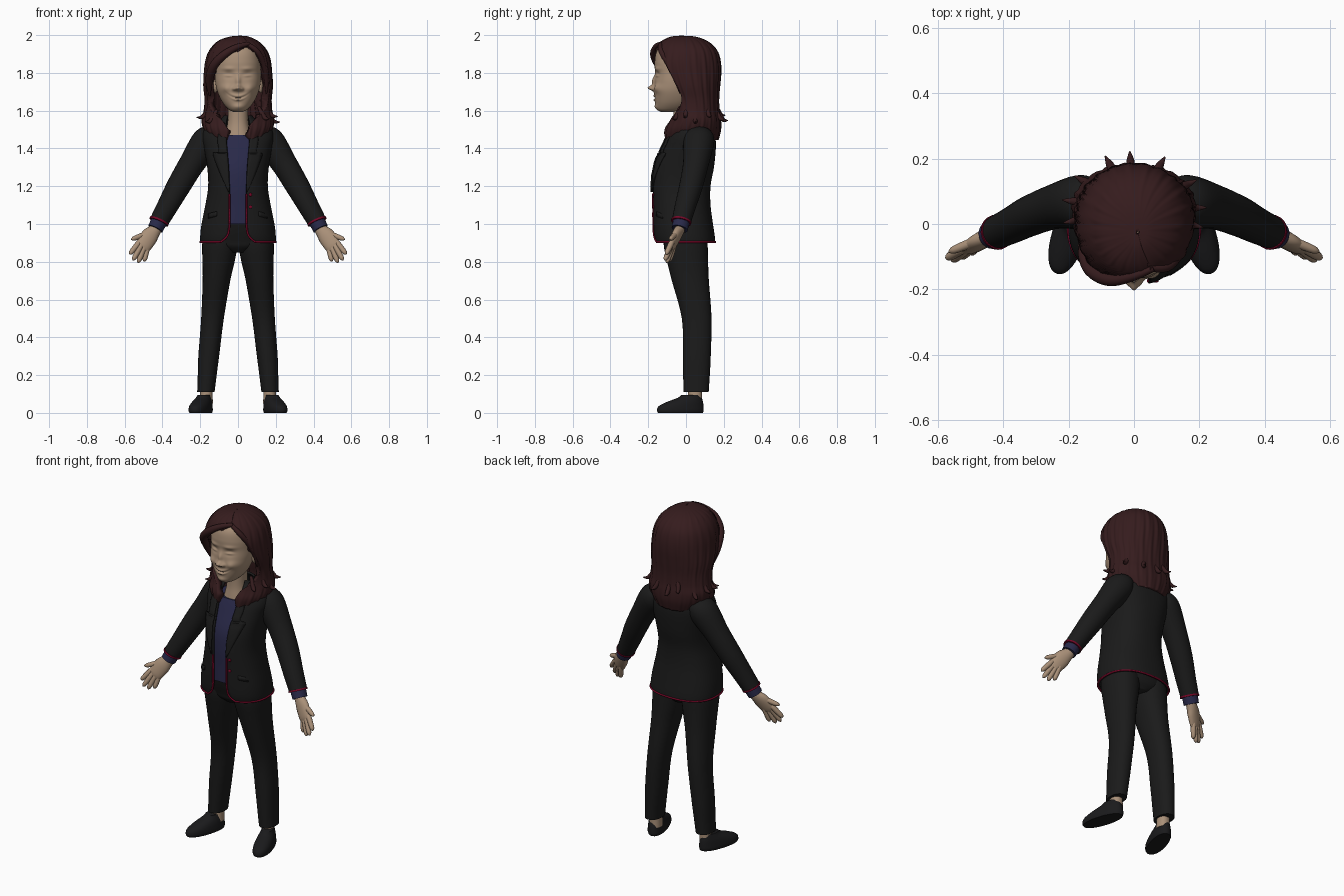
import bpy, bmesh, math
from mathutils import Vector

cube = bpy.data.objects.get("Cube")
if cube:
    bpy.data.objects.remove(cube)


def material(name, rgb):
    m = bpy.data.materials.new(name)
    m.use_nodes = True
    m.diffuse_color = (*rgb, 1)
    m.node_tree.nodes["Principled BSDF"].inputs["Base Color"].default_value = (*rgb, 1)
    return m


SKIN = material("skin", (.40, .28, .19))
HAIR = material("dark auburn hair", (.036, .0115, .0125))
SUIT = material("black suit", (.0105, .0105, .0105))
SHOE = material("black leather", (.0105, .0105, .0115))
NAVY = material("navy shirt", (.022, .022, .066))
RED = material("dark red trim", (.18, .002, .02))


def make(name, verts, faces, mat, recalc=True, thick=0, angle=50):
    me = bpy.data.meshes.new(name)
    me.from_pydata(verts, [], faces)
    if recalc:
        bm = bmesh.new()
        bm.from_mesh(me)
        bmesh.ops.recalc_face_normals(bm, faces=bm.faces)
        bm.to_mesh(me)
        bm.free()
    me.polygons.foreach_set("use_smooth", [True] * len(me.polygons))
    me.set_sharp_from_angle(angle=math.radians(angle))
    me.materials.append(mat)
    ob = bpy.data.objects.new(name, me)
    bpy.context.collection.objects.link(ob)
    if thick:
        mod = ob.modifiers.new("thickness", "SOLIDIFY")
        mod.thickness, mod.offset = thick, -1
    return ob


def skin_rings(name, rings, mat, closed=True, **kw):
    n, m = len(rings[0]), len(rings)
    span = n if closed else n - 1
    faces = [(r * n + i, r * n + (i + 1) % n, (r + 1) * n + (i + 1) % n, (r + 1) * n + i)
             for r in range(m - 1) for i in range(span)]
    if closed:
        faces += [tuple(range(n))[::-1], tuple(range((m - 1) * n, m * n))]
    return make(name, [v for ring in rings for v in ring], faces, mat, recalc=closed, **kw)


def spline(rows, steps=5):
    """Smooth interpolation through rows of numbers."""
    out, last = [], len(rows) - 1
    for i in range(last):
        a, b, c, d = (rows[max(0, min(last, i + k))] for k in (-1, 0, 1, 2))
        for s in range(steps):
            t = s / steps
            out.append([q + .5 * t * (r - p + t * (2 * p - 5 * q + 4 * r - w + t * (3 * (q - r) + w - p)))
                        for p, q, r, w in zip(a, b, c, d)])
    return out + [list(rows[-1])]


def power(v, e):
    return math.copysign(abs(v) ** e, v)


def outline(row, n, p, ripple=0):
    """Rounded section (z, centre x, half width, front y, back y[, left gap, right gap])."""
    z, cx, rx, yf, yb = row[:5]
    a, b, count = 0, math.tau, n
    if len(row) > 5:
        ang = [math.asin(power(max(-.97, min(.97, g / rx)), p / 2)) for g in row[5:]]
        a, b, count = ang[1], math.tau + ang[0], n - 1
    pts = []
    for i in range(n):
        t = a + (b - a) * i / count
        k = 1 + ripple * (math.sin(23 * t + 5 * z) + .6 * math.sin(41 * t - 9 * z))
        pts.append((cx + k * rx * power(math.sin(t), 2 / p),
                    (yf + yb) / 2 - k * (yb - yf) / 2 * power(math.cos(t), 2 / p), z))
    return pts


def loft(name, rows, mat, n=32, p=2.2, steps=5):
    return skin_rings(name, [outline(r, n, p) for r in spline(rows, steps)], mat)


def front_y(rows, x, z, p):
    row = min(rows, key=lambda r: abs(r[0] - z))
    f = max(0, 1 - abs(x / row[2]) ** p) ** (1 / p)
    return (row[3] + row[4]) / 2 - (row[4] - row[3]) / 2 * f


def tube(name, rows, mat, side=1, ref=(0, 1, 0), n=16, steps=5):
    """Rows are (x, y, z, radius across ref, radius along ref)."""
    rows = spline([(r[0] * side, *r[1:]) for r in rows], steps)
    ref, rings = Vector((ref[0] * side, ref[1], ref[2])), []
    for i, r in enumerate(rows):
        t = (Vector(rows[min(i + 1, len(rows) - 1)][:3]) - Vector(rows[max(i - 1, 0)][:3])).normalized()
        v = (ref - t * ref.dot(t)).normalized()
        u = t.cross(v)
        rings.append([Vector(r[:3]) + u * r[3] * math.cos(k * math.tau / n) + v * r[4] * math.sin(k * math.tau / n)
                      for k in range(n)])
    return skin_rings(name, rings, mat)


def ball(name, loc, size, mat):
    bm = bmesh.new()
    bmesh.ops.create_uvsphere(bm, u_segments=24, v_segments=14, radius=1)
    verts = [[c + s * q for c, s, q in zip(loc, size, v.co)] for v in bm.verts]
    faces = [[v.index for v in f.verts] for f in bm.faces]
    bm.free()
    return make(name, verts, faces, mat)


def cord(name, pts, r, mat):
    cu = bpy.data.curves.new(name, "CURVE")
    cu.dimensions, cu.bevel_depth, cu.bevel_resolution, cu.use_fill_caps = "3D", r, 2, True
    sp = cu.splines.new("POLY")
    sp.points.add(len(pts) - 1)
    for q, c in zip(sp.points, pts):
        q.co = (*c, 1)
    cu.materials.append(mat)
    bpy.context.collection.objects.link(bpy.data.objects.new(name, cu))


# Jacket: open-fronted shell with red edging
jacket = spline([(z, 0, rx, yf, yb, -g, g) for z, rx, yf, yb, g in (
    (.905, .2, -.165, .155, .09), (.94, .2, -.172, .152, .055), (1.0, .193, -.175, .143, .045),
    (1.1, .173, -.176, .13, .045), (1.2, .158, -.178, .13, .046), (1.3, .163, -.168, .148, .05),
    (1.4, .18, -.128, .158, .058), (1.46, .19, -.1, .155, .062), (1.51, .172, -.072, .14, .064),
    (1.55, .1, -.05, .115, .062), (1.575, .075, -.04, .09, .06))])
P = 2.4
shell = [outline(r, 64, P) for r in jacket]
skin_rings("jacket", shell, SUIT, closed=False, thick=.012)
low = [r for r in shell if r[0][2] < 1.18]
cord("jacket_edging", [r[0] for r in low[:0:-1]] + low[0] + [r[-1] for r in low[1:]], .0055, RED)

# Shirt, trousers top and neck
loft("shirt", [(r[0], 0, r[2] - .018, r[3] + .014, r[4] - .018) for r in jacket if .99 < r[0] < 1.48], NAVY, p=P, steps=1)
loft("trouser_hips", [(.85, 0, .05, -.085, .085), (.88, 0, .15, -.112, .108), (.91, 0, .187, -.122, .116),
                      (.96, 0, .182, -.14, .12), (1.015, 0, .165, -.155, .12)], SUIT)
loft("neck", [(1.44, 0, .08, -.08, .06), (1.49, 0, .065, -.072, .06), (1.55, 0, .054, -.066, .05),
              (1.66, 0, .056, -.07, .05)], SKIN)

for side, tag in ((1, "left"), (-1, "right")):
    # Lapels and pocket flaps follow the jacket surface
    lapel = [[(side * (a + (b - a) * k / 4), front_y(jacket, a + (b - a) * k / 4, z, P) - .007, z) for k in range(5)]
             for z, a, b in spline(((1.17, .044, .05), (1.26, .047, .09), (1.35, .053, .125), (1.375, .055, .128),
                                    (1.385, .056, .1), (1.45, .061, .108), (1.53, .06, .085)), 3)]
    skin_rings(tag + "_lapel", lapel, SUIT, closed=False, thick=.006)
    flap = [[(side * x, front_y(jacket, x, z, P) - .003, z - (x - .1) * .3) for x in (.11, .125, .14, .155)]
            for z in (1.045, 1.07)]
    skin_rings(tag + "_pocket_flap", flap, SUIT, closed=False, thick=.006)

    # Sleeve, cuffs and hand
    tube(tag + "_sleeve", [(.12, .07, 1.475, .045, .065), (.163, .068, 1.44, .079, .082), (.245, .052, 1.318, .068, .068),
                           (.315, .026, 1.2, .063, .062), (.37, -.002, 1.1, .056, .056), (.419, -.025, 1.012, .05, .051)],
         SUIT, side, n=24)
    tube(tag + "_sleeve_edging", [(.416, -.024, 1.018, .053, .054), (.42, -.026, 1.009, .053, .054)], RED, side, n=24)
    tube(tag + "_shirt_cuff", [(.41, -.02, 1.03, .044, .045), (.438, -.034, .974, .041, .043)], NAVY, side, n=24)
    across = (.8, -.1, .55)
    tube(tag + "_palm", [(.42, -.025, 1.0, .028, .032), (.44, -.035, .968, .027, .034), (.468, -.052, .935, .025, .046),
                         (.497, -.072, .89, .019, .043), (.509, -.08, .87, .012, .036)], SKIN, side, across)
    fingers = {"index": ((.528, -.078, .897), (.573, -.105, .84)), "middle": ((.515, -.08, .882), (.556, -.112, .808)),
               "ring": ((.498, -.076, .874), (.529, -.102, .795)), "little": ((.48, -.066, .876), (.497, -.088, .802)),
               "thumb": ((.465, -.045, .955), (.565, -.085, .918))}
    for finger, (a, b) in fingers.items():
        a, b = Vector(a), Vector(b)
        tube(f"{tag}_{finger}_finger", [(*a.lerp(b, k), r, r) for k, r in
                                        ((-.2, .013), (0, .015), (.5, .0145), (.85, .012), (1, .004))], SKIN, side, n=10)

    # Trouser leg, ankle and shoe
    loft(tag + "_trouser_leg", [(z, side * x, rx, yf, yb) for z, x, rx, yf, yb in (
        (.11, .17, .046, -.013, .12), (.2, .163, .05, -.015, .126), (.3, .155, .055, -.016, .131),
        (.5, .135, .06, -.022, .135), (.7, .114, .073, -.075, .121), (.8, .103, .085, -.1, .117),
        (.88, .097, .093, -.117, .115), (.95, .095, .09, -.12, .112))], SUIT)
    loft(tag + "_ankle", [(.05, side * .167, .034, .01, .085), (.14, side * .168, .032, .012, .085)], SKIN)
    shoe = loft(tag + "_shoe", [(0, 0, .048, -.125, .122), (.014, 0, .052, -.13, .126), (.036, 0, .05, -.12, .125),
                                (.058, 0, .045, -.075, .122), (.08, 0, .037, -.015, .116), (.095, 0, .032, .005, .112)], SHOE)
    shoe.rotation_euler.z = side * .3
    shoe.location = (side * .197, -.028, 0)

# Buttons
for z in (1.155, 1.09):
    ball("button", (.066, front_y(jacket, .066, z, P) - .004, z), (.009, .005, .009), RED)

# Head: features are soft bumps (x, z, half width, half height, depth, curve) on the front
features = [(0, 1.72, .017, .014, .033, 0), (0, 1.757, .013, .028, .014, 0), (0, 1.62, .028, .014, .008, 0),
            (0, 1.677, .034, .006, .007, 7), (0, 1.667, .04, .004, -.007, 7), (0, 1.657, .028, .006, .008, 8)]
for side in (1, -1):
    features += [(side * .021, 1.715, .01, .009, .013, 0), (side * .066, 1.718, .026, .022, .012, 0),
                 (side * .05, 1.79, .026, .017, -.01, 0), (side * .05, 1.785, .02, .007, .009, 0),
                 (side * .052, 1.822, .032, .01, .006, 0)]


def sculpt(v):
    x, y, z = v
    if y > -.03:
        return v
    return x, y - sum(d * math.exp(-((x - fx) / w) ** 2 - ((z - fz - c * x * x) / h) ** 2)
                      for fx, fz, w, h, d, c in features), z


head = spline([(1.594, 0, .025, -.135, -.06), (1.608, 0, .052, -.153, 0), (1.645, 0, .083, -.163, .04),
               (1.70, 0, .109, -.168, .06), (1.75, 0, .12, -.166, .08), (1.80, 0, .123, -.163, .1),
               (1.86, 0, .121, -.166, .1), (1.92, 0, .103, -.152, .08), (1.965, 0, .05, -.1, .04)], 12)
skin_rings("head", [[sculpt(v) for v in outline(r, 160, 2.2)] for r in head], SKIN, angle=80)
for side, tag in ((1, "left"), (-1, "right")):
    ball(tag + "_ear", (side * .12, -.01, 1.73), (.012, .024, .036), SKIN)

# Hair: shell open at the face, parted off-centre, with fine strand ripples
hair = spline([(1.445, 0, .15, -.122, .172, -.06, .065), (1.5, 0, .181, -.12, .185, -.058, .06),
               (1.55, 0, .19, -.098, .185, -.085, .085), (1.6, 0, .18, -.09, .177, -.14, .14),
               (1.66, 0, .176, -.1, .175, -.158, .16), (1.73, 0, .183, -.14, .18, -.166, .168),
               (1.8, 0, .18, -.175, .185, -.15, .16), (1.86, 0, .173, -.187, .182, -.11, .142),
               (1.91, 0, .157, -.174, .168, -.045, .11), (1.948, 0, .13, -.152, .14, .05, .05),
               (1.975, 0, .095, -.12, .1, .04, .04), (1.993, .008, .045, -.075, .045, .016, .016),
               (1.997, .012, .004, -.03, -.022, .001, .001)])
skin_rings("hair", [outline(r, 160, 2.1, .011) for r in hair], HAIR, closed=False, thick=.04)

# Swept fringe and side locks
tube("right_fringe", [(.06, -.135, 1.955, .01, .01), (-.005, -.16, 1.937, .016, .015), (-.075, -.17, 1.895, .021, .02),
                      (-.13, -.14, 1.835, .023, .022), (-.152, -.085, 1.76, .02, .02), (-.15, -.05, 1.68, .005, .005)], HAIR)
tube("left_fringe", [(.045, -.135, 1.957, .01, .01), (.1, -.132, 1.915, .014, .014), (.135, -.095, 1.85, .015, .015),
                     (.15, -.055, 1.77, .014, .014), (.15, -.03, 1.69, .004, .004)], HAIR)

# Flicked tips around the hem, rooted inside the hair
for i, t in enumerate((.85, 1.25, 1.6, 2.1, 2.7, 3.2, 3.55, 4.1, 4.55, 4.95, 5.4)):
    z = 1.55 + .018 * math.sin(i * 2.4)
    tube(f"hair_tip_{i + 1}", [(math.sin(t) * r, .045 - math.cos(t) * r * .8, z + dz, w, w) for r, dz, w in
                               ((.145, .07, .008), (.168, .035, .013), (.192, .01, .011), (.222, .008, .002))],
         HAIR, ref=(math.cos(t), math.sin(t), 0), n=10)
